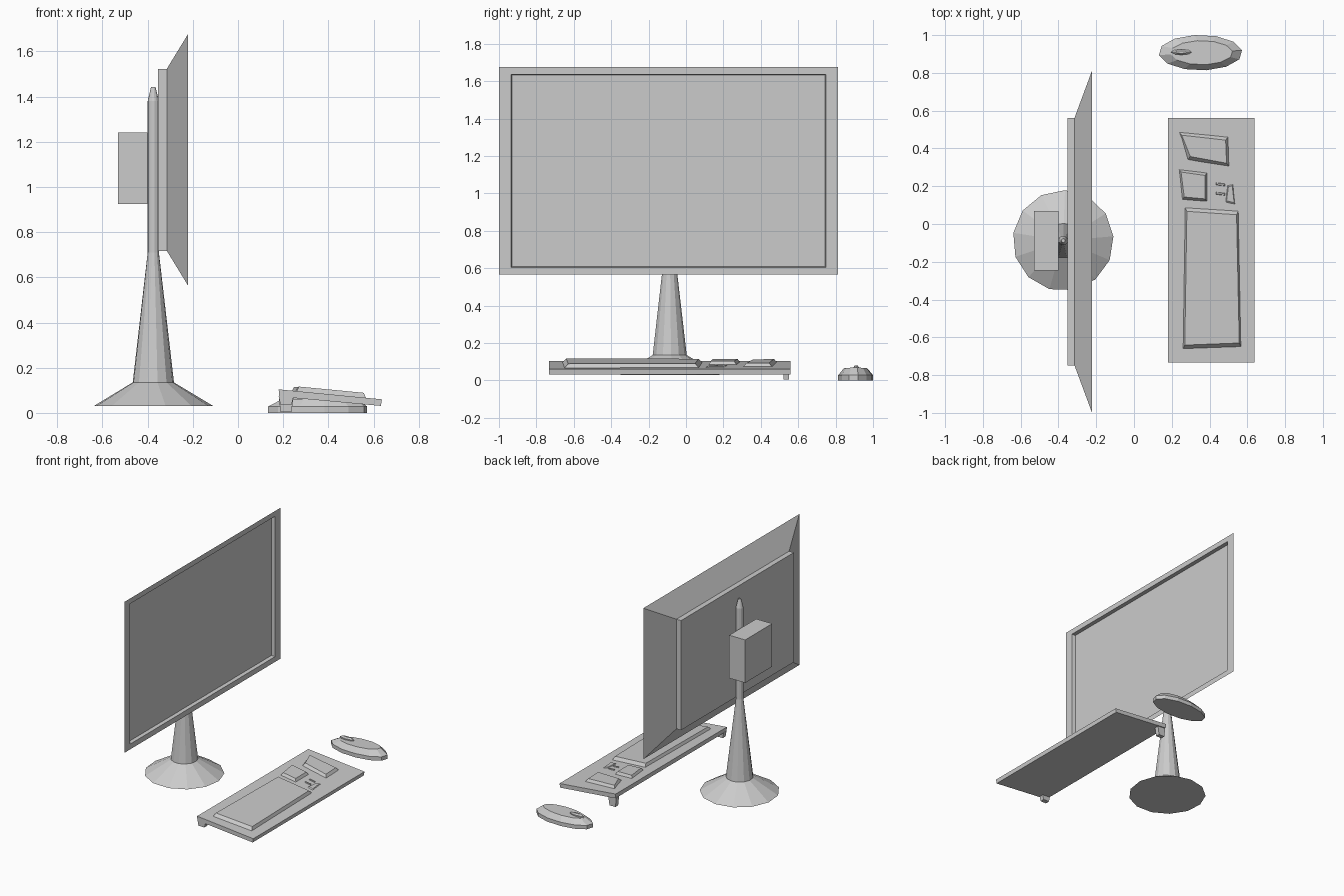
import bpy, bmesh
from math import sin, cos, pi, radians


def loft(name, rings):
    """Bridge equal-length closed rings and cap both ends."""
    bm = bmesh.new()
    vs = [[bm.verts.new(p) for p in r] for r in rings]
    n = len(vs[0])
    for a, b in zip(vs, vs[1:]):
        for i in range(n):
            j = (i + 1) % n
            bm.faces.new((a[i], a[j], b[j], b[i]))
    bm.faces.new(vs[0][::-1])
    bm.faces.new(vs[-1])
    bmesh.ops.recalc_face_normals(bm, faces=bm.faces)
    me = bpy.data.meshes.new(name)
    bm.to_mesh(me)
    bm.free()
    ob = bpy.data.objects.new(name, me)
    bpy.context.collection.objects.link(ob)
    return ob


def rect_yz(x, cy, cz, hy, hz):
    return [(x, cy + sy * hy, cz + sz * hz)
            for sy, sz in ((-1, -1), (1, -1), (1, 1), (-1, 1))]


def ellipse(cx, cy, rx, ry, z, n, phase=0.0, tilt=0.0):
    pts = []
    for i in range(n):
        a = phase + 2 * pi * i / n
        pts.append((cx + rx * cos(a), cy + ry * sin(a), z + tilt * cos(a)))
    return pts


# Monitor: recessed screen, bezel, tapered housing and back panel
loft("monitor", [rect_yz(x, -0.0935, 1.12, hy, hz) for x, hy, hz in (
    (-0.248, 0.836, 0.512), (-0.222, 0.842, 0.516), (-0.222, 0.9065, 0.555),
    (-0.315, 0.655, 0.403), (-0.353, 0.655, 0.403))])

# Stand: thirteen-sided flared base and tapering post
loft("stand", [ellipse(-0.375, -0.088, r, r, z, 13, radians(88)) for r, z in (
    (0.267, 0.03), (0.092, 0.135), (0.025, 0.71), (0.025, 1.38), (0.010, 1.443))])

# Mounting box behind the post
loft("mount_box", [rect_yz(x, -0.088, 1.082, 0.157, 0.158) for x in (-0.53, -0.40)])


# Keyboard board, sloping down towards the user
def board_z(x):
    return 0.104 - 0.096 * (x - 0.18)


loft("keyboard_board", [[(0.182, y, 0.072), (0.632, y, 0.031), (0.637, y, 0.06),
                         (0.18, y, 0.104)] for y in (-0.732, 0.56)])


# Raised key groups
def key_block(name, corners, h, ix, iy):
    cx = sum(c[0] for c in corners) / 4
    cy = sum(c[1] for c in corners) / 4
    base = [(x, y, board_z(x) - 0.008) for x, y in corners]
    top = []
    for x, y in corners:
        tx = x - (ix if x > cx else -ix)
        ty = y - (iy if y > cy else -iy)
        top.append((tx, ty, board_z(tx) + h))
    loft(name, [base, top])


key_block("main_keys", [(0.257, -0.667), (0.569, -0.656), (0.555, 0.075), (0.268, 0.093)],
          0.021, 0.012, 0.026)
key_block("navigation_keys", [(0.252, 0.125), (0.39, 0.115), (0.39, 0.275), (0.235, 0.293)],
          0.018, 0.014, 0.018)
key_block("number_keys", [(0.28, 0.335), (0.508, 0.300), (0.503, 0.466), (0.235, 0.492)],
          0.018, 0.018, 0.022)
key_block("arrow_keys", [(0.48, 0.105), (0.54, 0.095), (0.53, 0.22), (0.49, 0.215)],
          0.005, 0.010, 0.018)
for i, y in enumerate((0.155, 0.205)):
    key_block(f"small_key_{i}", [(0.43, y), (0.485, y - 0.006), (0.485, y + 0.010), (0.43, y + 0.016)],
              0.006, 0.006, 0.004)

# Keyboard feet under the rear edge
for name, y0, y1, z in (("foot_right", 0.52, 0.552, 0.004), ("foot_left", -0.728, -0.695, 0.034)):
    loft(name, [
        [(0.18, y0, 0.075), (0.247, y0, 0.075), (0.247, y1, 0.075), (0.18, y1, 0.075)],
        [(0.188, y0, z), (0.236, y0, z), (0.236, y1, z), (0.188, y1, z)]])

# Mouse: low twelve-sided dome with a wheel
loft("mouse", [
    ellipse(0.352, 0.907, 0.222, 0.094, 0.0, 12, radians(8)),
    ellipse(0.352, 0.907, 0.222, 0.094, 0.028, 12, radians(8)),
    ellipse(0.358, 0.907, 0.165, 0.064, 0.064, 12, radians(8), 0.004)])
loft("mouse_wheel", [
    ellipse(0.25, 0.91, 0.056, 0.015, 0.055, 8),
    ellipse(0.25, 0.91, 0.056, 0.015, 0.070, 8),
    ellipse(0.25, 0.91, 0.030, 0.007, 0.080, 8)])
